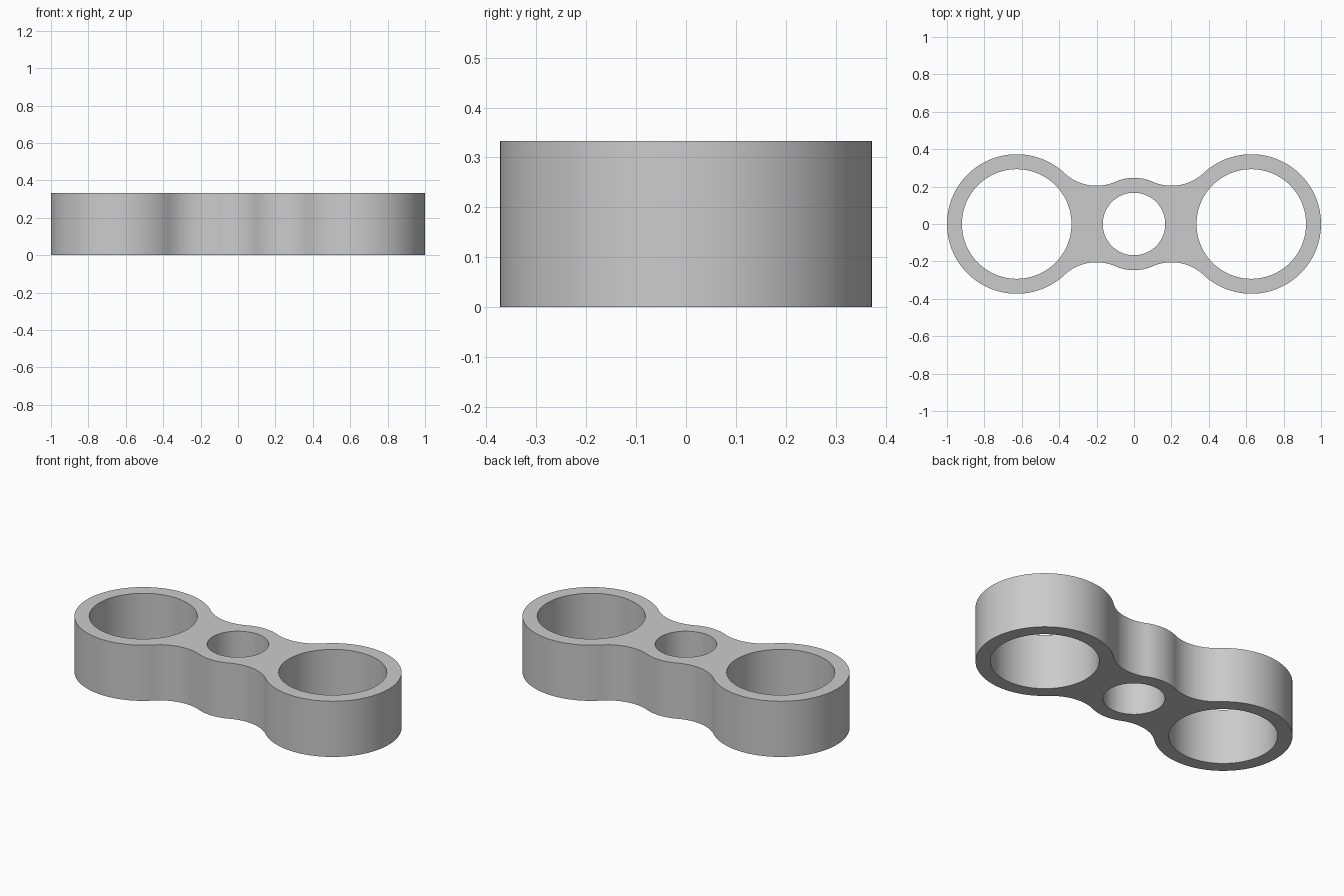
import bpy
import bmesh
from math import atan2, cos, hypot, pi, sin, tau

cube = bpy.data.objects.get("Cube")
if cube:
    bpy.data.objects.remove(cube, do_unlink=True)

HEIGHT = 0.333
RING_X, RING_R, RING_HOLE = 0.627, 0.373, 0.293
HUB_R, HUB_HOLE = 0.247, 0.167
FILLET = 0.25


def arc(cx, cy, r, start, end, steps):
    """Points along an arc, including both ends."""
    angles = [start + (end - start) * i / steps for i in range(steps + 1)]
    return [(cx + r * cos(a), cy + r * sin(a)) for a in angles]


def circle(cx, r, steps=96):
    return arc(cx, 0, r, 0, tau, steps)[:-1]


# Centre of the concave fillet that touches both the hub and the ring
a, b = HUB_R + FILLET, RING_R + FILLET
fx = (a * a - b * b + RING_X ** 2) / (2 * RING_X)
fy = (a * a - fx * fx) ** 0.5
to_hub = atan2(-fy, -fx) + tau
to_ring = atan2(-fy, RING_X - fx) + tau
ring_start = atan2(fy, fx - RING_X)
hub_start = atan2(fy, fx)

# One quarter of the outline, mirrored into the full loop
quarter = arc(RING_X, 0, RING_R, 0, ring_start, 36)
quarter += arc(fx, fy, FILLET, to_ring, to_hub, 20)[1:]
quarter += arc(0, 0, HUB_R, hub_start, pi / 2, 8)[1:]
half = quarter + [(-x, y) for x, y in reversed(quarter[:-1])]
outline = half + [(x, -y) for x, y in reversed(half[1:-1])]

# Filled profile with three bores, extruded to full height
curve = bpy.data.curves.new("body_profile", "CURVE")
curve.dimensions = "2D"
curve.fill_mode = "BOTH"
curve.extrude = HEIGHT / 2
loops = [outline, circle(-RING_X, RING_HOLE), circle(0, HUB_HOLE), circle(RING_X, RING_HOLE)]
for loop in loops:
    spline = curve.splines.new("POLY")
    spline.points.add(len(loop) - 1)
    for point, (x, y) in zip(spline.points, loop):
        point.co = (x, y, HEIGHT / 2, 1)
    spline.use_cyclic_u = True

body = bpy.data.objects.new("three_ring_body", curve)
bpy.context.collection.objects.link(body)
bpy.ops.object.select_all(action="DESELECT")
body.select_set(True)
bpy.context.view_layer.objects.active = body
bpy.ops.object.convert(target="MESH")
body = bpy.context.object

# Weld caps to walls and stand the part on the floor
bm = bmesh.new()
bm.from_mesh(body.data)
bmesh.ops.remove_doubles(bm, verts=bm.verts, dist=0.0001)
bmesh.ops.recalc_face_normals(bm, faces=bm.faces)
bottom = min(v.co.z for v in bm.verts)
bmesh.ops.translate(bm, verts=bm.verts, vec=(0, 0, -bottom))
bm.to_mesh(body.data)
bm.free()

# Plain grey finish
grey = bpy.data.materials.new("light_grey")
grey.use_nodes = True
color = (0.6, 0.6, 0.6, 1)
grey.diffuse_color = color
grey.node_tree.nodes["Principled BSDF"].inputs["Base Color"].default_value = color
body.data.materials.clear()
body.data.materials.append(grey)
bpy.ops.object.shade_smooth_by_angle(angle=pi / 6)
